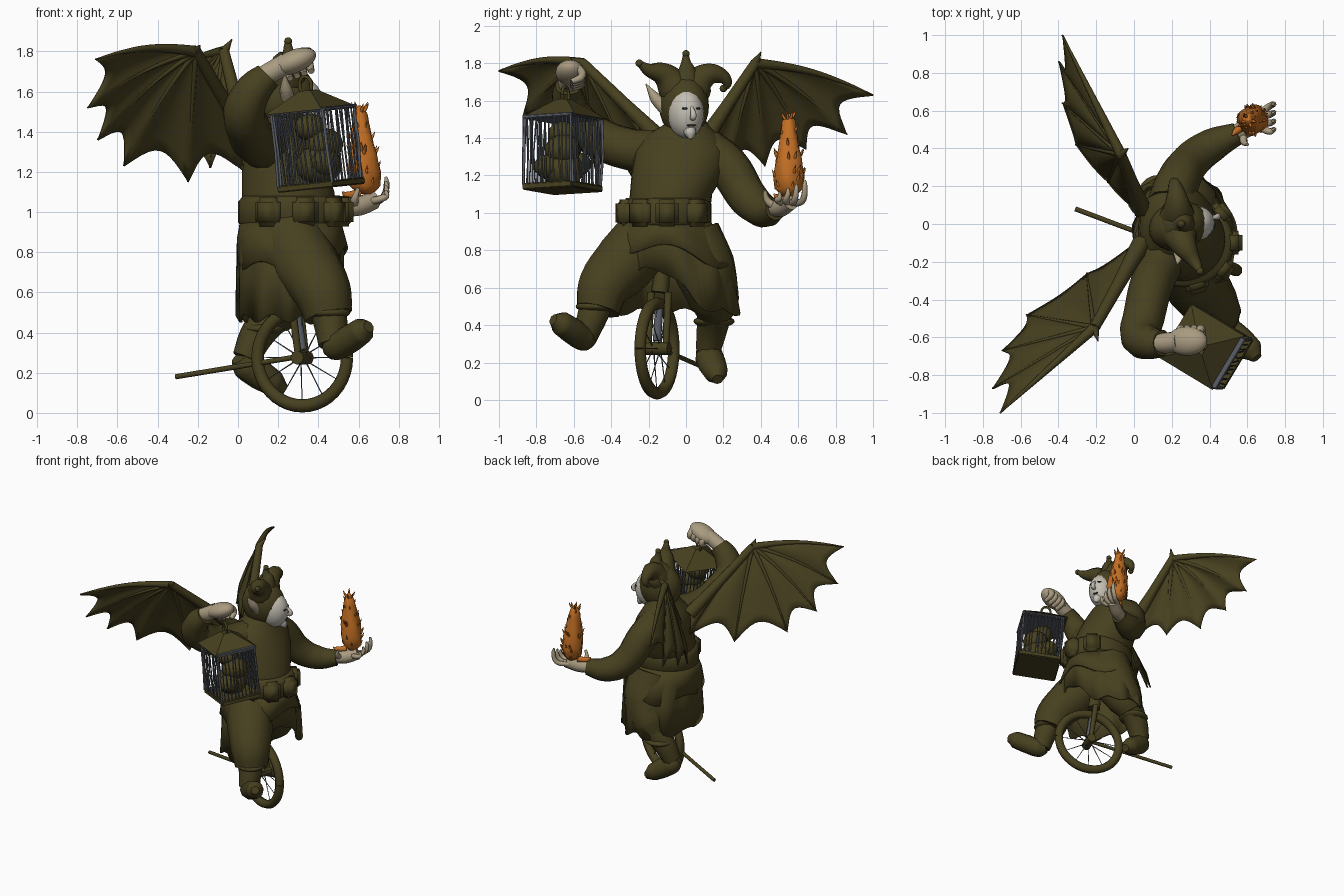
import bpy, bmesh, math, random
from math import sin, cos, pi, radians
from mathutils import Vector, Matrix

random.seed(4)
cube = bpy.data.objects.get("Cube")
if cube:
    bpy.data.objects.remove(cube)


def material(name, r, g, b):
    m = bpy.data.materials.new(name)
    m.use_nodes = True
    m.diffuse_color = (r, g, b, 1)
    m.node_tree.nodes["Principled BSDF"].inputs["Base Color"].default_value = (r, g, b, 1)
    return m


OLIVE = material("olive cloth", .063, .052, .014)
SKIN = material("tan skin", .4, .33, .22)
MASK = material("pale face", .55, .52, .45)
FIRE = material("orange flame", .55, .16, .018)
STEEL = material("grey steel", .1, .11, .13)
DARK = material("dark detail", .03, .025, .015)


def finish(name, mesh, mat, smooth=True):
    ob = bpy.data.objects.new(name, mesh)
    bpy.context.collection.objects.link(ob)
    mesh.materials.clear()
    mesh.materials.append(mat)
    for p in mesh.polygons:
        p.use_smooth = smooth
    return ob


def from_bmesh(name, bm, mat, smooth=True):
    bmesh.ops.recalc_face_normals(bm, faces=bm.faces)
    mesh = bpy.data.meshes.new(name)
    bm.to_mesh(mesh)
    bm.free()
    return finish(name, mesh, mat, smooth)


def tube(name, points, mat=OLIVE, detail=3, straight=False):
    """Tapered tube through (x, y, z, radius) points."""
    cu = bpy.data.curves.new(name, 'CURVE')
    cu.dimensions = '3D'
    cu.bevel_depth, cu.bevel_resolution = 1, detail
    cu.resolution_u, cu.use_fill_caps = 5, True
    sp = cu.splines.new('POLY' if straight else 'BEZIER')
    pts = sp.points if straight else sp.bezier_points
    pts.add(len(points) - 1)
    for p, (x, y, z, r) in zip(pts, points):
        p.co = (x, y, z, 1) if straight else (x, y, z)
        p.radius = r
        if not straight:
            p.handle_left_type = p.handle_right_type = 'AUTO'
    ob = bpy.data.objects.new(name, cu)
    bpy.context.collection.objects.link(ob)
    bpy.context.view_layer.update()
    mesh = bpy.data.meshes.new_from_object(ob.evaluated_get(bpy.context.evaluated_depsgraph_get()))
    bpy.data.objects.remove(ob)
    return finish(name, mesh, mat)


def ball(name, loc, size, mat=OLIVE, yaw=0, pitch=0):
    bm = bmesh.new()
    m = Matrix.Translation(loc) @ Matrix.Rotation(radians(yaw), 4, 'Z') @ Matrix.Rotation(radians(pitch), 4, 'Y')
    bmesh.ops.create_uvsphere(bm, u_segments=20, v_segments=12, radius=1, matrix=m @ Matrix.Diagonal((*size, 1)))
    return from_bmesh(name, bm, mat)


def box(name, size, matrix, mat=OLIVE, bevel=0.0, smooth=False):
    bm = bmesh.new()
    bmesh.ops.create_cube(bm, size=1, matrix=matrix @ Matrix.Diagonal((*size, 1)))
    bmesh.ops.bevel(bm, geom=bm.edges[:], offset=bevel, segments=3, affect='EDGES')
    return from_bmesh(name, bm, mat, smooth)


def loft(name, rings, mat=OLIVE, n=32, hem=None, caps=True):
    """Stack of ellipses (cx, cy, z, rx, ry); hem(angle, k) may shift height and swell."""
    bm, rows = bmesh.new(), []
    for k, (cx, cy, z, rx, ry) in enumerate(rings):
        row = []
        for i in range(n):
            a = 2 * pi * i / n
            lift, swell = hem(a, k / (len(rings) - 1)) if hem else (0, 1)
            row.append(bm.verts.new((cx + rx * swell * cos(a), cy + ry * swell * sin(a), z + lift)))
        rows.append(row)
    for lo, hi in zip(rows, rows[1:]):
        for i in range(n):
            bm.faces.new((lo[i], lo[(i + 1) % n], hi[(i + 1) % n], hi[i]))
    if caps:
        bm.faces.new(rows[0])
        bm.faces.new(rows[-1])
    return from_bmesh(name, bm, mat)


# Torso, belt and pouches
loft("torso", [(.26, -.1, .93, .24, .22), (.25, -.08, 1.1, .23, .22), (.23, -.04, 1.22, .21, .25),
               (.21, -.02, 1.33, .18, .25), (.2, -.02, 1.41, .145, .2), (.21, 0, 1.47, .1, .12), (.22, 0, 1.54, .08, .08)])
loft("belt", [(.265, -.1, .93, .25, .22), (.265, -.1, .95, .265, .235), (.265, -.1, 1.05, .265, .235), (.265, -.1, 1.08, .24, .22)])
for a in [radians(d) for d in (-115, -75, -38, 0, 42)]:
    m = Matrix.Translation((.265 + .26 * cos(a), -.1 + .225 * sin(a), 1)) @ Matrix.Rotation(a, 4, 'Z')
    box("belt_pouch", (.1, .125, .145), m, bevel=.022, smooth=True)


# Coat skirt and the shorter jacket tail over it, both parted in front
def skirt_hem(a, k):
    return k * (.24 * max(0, cos(a + .3)) ** 6 + .02 * sin(a * 9)), 1 + .04 * k * sin(a * 11)


def tail_hem(a, k):
    return k * (.12 * max(0, cos(a + .2)) ** 8 + .025 * sin(a * 5)), 1 + .025 * k * sin(a * 7)


skirt = loft("coat_skirt", [(.26, -.1, .97, .24, .22), (.25, -.1, .85, .25, .28), (.26, -.08, .7, .265, .33),
                            (.255, -.07, .47, .26, .36)], n=64, hem=skirt_hem, caps=False)
tail = loft("jacket_tail", [(.26, -.1, .96, .25, .23), (.26, -.1, .86, .265, .28), (.27, -.09, .73, .275, .34)],
            n=64, hem=tail_hem, caps=False)
for cloth in (skirt, tail):
    cloth.modifiers.new("cloth", 'SOLIDIFY').thickness = .015

# Legs and boots
tube("right_thigh", [(.25, -.2, .88, .17), (.34, -.33, .73, .17), (.42, -.44, .6, .145), (.45, -.47, .48, .12)])
tube("right_shin", [(.43, -.46, .58, .1), (.46, -.5, .45, .085), (.47, -.54, .34, .07)])
tube("right_boot", [(.45, -.5, .33, .04), (.48, -.54, .33, .07), (.56, -.61, .37, .07), (.62, -.67, .41, .065), (.65, -.71, .43, .03)])
tube("left_thigh", [(.27, .02, .88, .17), (.28, .1, .7, .17), (.21, .15, .54, .14), (.16, .16, .46, .1)])
tube("left_shin", [(.18, .16, .5, .1), (.09, .14, .38, .085), (.04, .12, .27, .07)])
tube("left_boot", [(.01, .1, .28, .05), (.04, .12, .24, .075), (.11, .14, .19, .075), (.18, .16, .145, .065), (.23, .17, .11, .03)])
for x, y, z in ((.45, -.48, .5), (.13, .15, .42)):
    ball("boot_cuff", (x, y, z), (.11, .11, .035))

# Arms and hands
tube("right_arm", [(.17, -.15, 1.33, .12), (.1, -.3, 1.34, .115), (.05, -.5, 1.42, .11), (.03, -.59, 1.5, .105),
                   (.08, -.63, 1.61, .09), (.15, -.63, 1.68, .07)])
tube("right_wrist", [(.11, -.63, 1.67, .05), (.17, -.63, 1.7, .055), (.24, -.62, 1.74, .055)], SKIN)
ball("right_fist", (.28, -.62, 1.75), (.115, .078, .058), SKIN, pitch=-22)
for i in range(4):
    x, z = .24 + .035 * i, 1.74 + .012 * i
    tube("right_finger", [(x, -.58, z, .025), (x + .01, -.555, z - .04, .022), (x + .02, -.61, z - .075, .016)], SKIN, 2)
tube("left_arm", [(.19, .1, 1.34, .12), (.23, .22, 1.25, .115), (.31, .34, 1.07, .105), (.42, .42, 1.01, .09), (.55, .48, 1.02, .06)])
tube("left_palm", [(.52, .47, 1.02, .045), (.6, .51, 1.03, .05), (.68, .56, 1.06, .045)], SKIN)
for i in range(4):
    y, top = .49 + .045 * i, 1.11 + .022 * i
    tube("left_finger", [(.65, .53 + .015 * i, 1.05, .02), (.72, y, 1.07, .018), (.74, y + .01, top - .03, .014), (.735, y + .01, top, .007)], SKIN, 2)
tube("left_thumb", [(.58, .5, 1.03, .025), (.58, .44, 1.06, .02), (.6, .42, 1.12, .009)], SKIN, 2)

# Flame with licking tongues
flame = [(1.09, .035), (1.13, .07), (1.2, .08), (1.29, .07), (1.37, .055), (1.44, .042), (1.49, .034), (1.53, .006)]
core = lambda z: .635 - .07 * (z - 1.1)
loft("flame", [(core(z), .55, z, r, r) for z, r in flame], FIRE, 16, lambda a, k: (0, 1 + .1 * sin(a * 4 + k * 9)))
for i in range(40):
    z, r = random.choice(flame[1:-1])
    a, z = random.uniform(0, 2 * pi), z + random.uniform(-.03, .02)
    lick = [(r - .012, 0, .009), (r, .018, .007), (r + .011, .04, .001)]
    tube("flame_tongue", [(core(z) + d * cos(a), .55 + d * sin(a), z + h, w) for d, h, w in lick], FIRE, 1)
tube("flame_wisp", [(.6, .53, 1.09, .025), (.54, .49, 1.085, .018), (.52, .47, 1.1, .004)], FIRE, 2)

# Head turned to its left, with a mask face and one bare ear
YAW = 18
ball("hood", (.235, -.01, 1.57), (.16, .13, .17), yaw=YAW)
ball("face", (.32, 0, 1.53), (.11, .095, .135), MASK, yaw=YAW)
head = Matrix.Translation((.32, 0, 1.53)) @ Matrix.Rotation(radians(YAW), 4, 'Z')


def on_head(x, y, z):
    return tuple(head @ Vector((x, y, z)))


tube("nose", [(*on_head(.095, 0, .04), .008), (*on_head(.128, 0, -.015), .018), (*on_head(.1, 0, -.025), .012)], MASK, 2)
tube("chin", [(*on_head(.045, 0, -.07), .045), (*on_head(.075, 0, -.11), .03), (*on_head(.085, 0, -.135), .008)], MASK, 2)
for side in (-1, 1):
    ball("eye", on_head(.097, side * .038, .028), (.007, .016, .006), DARK, YAW + side * 25)
ball("mouth", on_head(.093, 0, -.062), (.008, .026, .007), DARK, YAW)
tube("ear", [(.25, -.1, 1.55, .04), (.24, -.16, 1.61, .032), (.23, -.215, 1.69, .003)], SKIN, 2)

# Three horned cap with bells
for path in ([(.24, -.05, 1.66, .1), (.27, -.12, 1.74, .065), (.32, -.2, 1.765, .035), (.35, -.25, 1.8, .016)],
             [(.23, .04, 1.66, .1), (.23, .1, 1.73, .07), (.22, .18, 1.735, .045), (.21, .22, 1.69, .025), (.2, .2, 1.665, .014)],
             [(.24, 0, 1.68, .1), (.26, .005, 1.76, .05), (.25, 0, 1.81, .025), (.25, 0, 1.85, .015)]):
    tube("cap_horn", path)
    ball("cap_bell", path[-1][:3], (.02, .02, .02))


# Bat wings: scalloped membrane fanned from the wrist joint, with finger bones
def wing(name, side, shoulder, joint, tips, claw):
    S, J, T = Vector(shoulder), Vector(joint), [Vector(t) for t in tips]
    bow = lambda v: Vector((0, 0, .035 * sin(pi * v)))
    bm, n = bmesh.new(), 10
    for k, (a, b) in enumerate(zip(T, T[1:] + [S])):
        normal = (a - J).cross(b - J).normalized() * side
        last = k == len(T) - 1
        grid = []
        for i in range(n + 1):
            u = i / n
            dip = 4 * u * (1 - u)
            edge = J + (a.lerp(b, u) - J) * (1 - (0 if last else .17) * dip)
            grid.append([bm.verts.new(J + (edge - J) * v + bow(v) * (1 - (u if last else 0)) + normal * .035 * dip * v)
                         for v in [j / n for j in range(n + 1)]])
        for i in range(n):
            for j in range(n):
                bm.faces.new((grid[i][j], grid[i][j + 1], grid[i + 1][j + 1], grid[i + 1][j]))
    bmesh.ops.remove_doubles(bm, verts=bm.verts, dist=.0005)
    from_bmesh(name + "_membrane", bm, OLIVE).modifiers.new("skin", 'SOLIDIFY').thickness = .008
    for k, t in enumerate(T[:-1]):
        tube(name + "_finger", [(*(J + (t - J) * v + bow(v)), (.024 if k == 0 else .013) * (1 - v) + .004) for v in (0, .25, .5, .75, 1)], OLIVE, 2)
    tube(name + "_arm", [(*S, .05), (*S.lerp(J, .5), .035), (*J, .028)], OLIVE, 2)
    tube(name + "_claw", [(*J, .026), (*claw, .003)], OLIVE, 2)


wing("right_wing", -1, (.04, -.1, 1.36), (-.21, -.55, 1.8),
     [(-.71, -1, 1.76), (-.75, -.87, 1.52), (-.7, -.67, 1.36), (-.57, -.48, 1.23), (-.25, -.26, 1.15), (.03, -.08, 1.2)], (-.19, -.62, 1.83))
wing("left_wing", 1, (.04, .08, 1.36), (-.07, .37, 1.8),
     [(-.38, 1, 1.63), (-.4, .86, 1.42), (-.38, .64, 1.34), (-.31, .42, 1.25), (-.14, .22, 1.22), (.03, .05, 1.2)], (-.03, .4, 1.86))

# Hanging cage with a captive inside
CAGE = Matrix.Translation((.415, -.66, 1.125)) @ Matrix.Rotation(radians(-6), 4, 'Y') @ Matrix.Rotation(radians(-31), 4, 'Z')
at = lambda x, y, z: CAGE @ Matrix.Translation((x, y, z))
box("cage_floor", (.33, .31, .035), at(0, 0, .01), bevel=.006)
box("cage_eave", (.325, .31, .02), at(0, 0, .385), STEEL, bevel=.005)
bm = bmesh.new()
bmesh.ops.create_cone(bm, cap_ends=True, segments=4, radius1=.235, radius2=.045, depth=.1,
                      matrix=at(-.018, 0, .435) @ Matrix.Rotation(pi / 4, 4, 'Z'))
from_bmesh("cage_roof", bm, OLIVE, False)
bars = 12
for i in range(bars):
    s = (i / (bars - 1) - .5) * .3
    for x, y in ((s, -.145), (s, .145), (-.152, s), (.152, s)):
        r = .007 if i in (0, bars - 1) else .0045
        lo, mid, hi = [CAGE @ Vector((x + random.uniform(-.008, .008), y + random.uniform(-.008, .008), z)) for z in (.02, .2, .38)]
        tube("cage_bar", [(*lo, r), (*mid, r), (*hi, r)], STEEL, 1, True)
ring = [CAGE @ Vector((-.03 + .035 * cos(a), 0, .51 + .045 * sin(a))) for a in [i * pi / 8 for i in range(17)]]
tube("cage_ring", [(*p, .009) for p in ring], OLIVE, 1, True)
for x, y, z, r in ((0, 0, .11, .115), (.03, .02, .21, .095), (-.02, -.01, .3, .08), (-.07, .05, .14, .075), (.07, -.05, .12, .075)):
    ball("captive_body", CAGE @ Vector((x, y, z)), (r, r, r * .85))

# Unicycle
WHEEL = Matrix.Translation((.32, -.155, .275)) @ Matrix.Rotation(radians(-22), 4, 'Z')
rim = [WHEEL @ Vector((.24 * cos(a), 0, .24 * sin(a))) for a in [i * pi / 20 for i in range(41)]]
tube("tyre", [(*p, .033) for p in rim], OLIVE, 2, True)
for i in range(12):
    a = 2 * pi * i / 12
    p, q = WHEEL @ Vector((0, .02 * (-1) ** i, 0)), WHEEL @ Vector((.235 * cos(a), 0, .235 * sin(a)))
    tube("spoke", [(*p, .004), (*q, .002)], STEEL, 1, True)
tube("hub", [(*(WHEEL @ Vector((0, y, 0))), .035) for y in (-.07, .07)], OLIVE, 2, True)
for y in (-.05, .05):
    lo, hi = WHEEL @ Vector((0, y, 0)), WHEEL @ Vector((-.04, y, .3))
    tube("fork_leg", [(*lo, .018), (*hi, .022)], OLIVE, 2, True)
tube("fork_core", [(*(WHEEL @ Vector((x, 0, z))), .024) for x, z in ((0, .04), (-.03, .22))], STEEL, 2, True)
tube("seat_post", [(*(WHEEL @ Vector((-.04, 0, .3))), .05), (.27, -.12, .75, .04)], OLIVE, 2, True)
tube("trailing_staff", [(-.31, .08, .18, .013), (.3, -.15, .28, .013)], OLIVE, 2, True)
